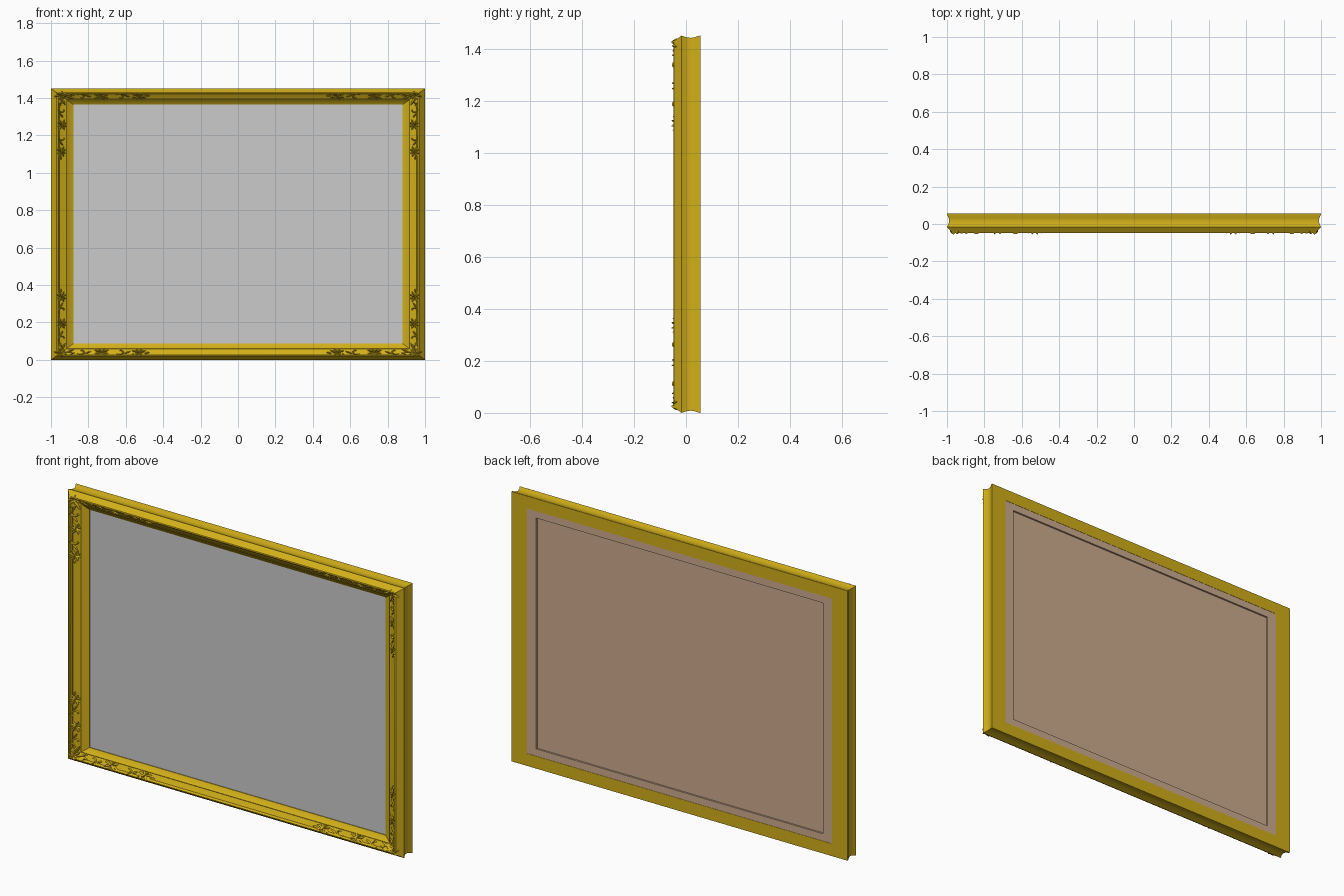
import bpy, bmesh, math

if "Cube" in bpy.data.objects:
    bpy.data.objects.remove(bpy.data.objects["Cube"])

H = 1.45            # frame height
WX, WZ = 0.12, 0.086  # moulding width on the sides / on top and bottom


def material(name, rgb):
    m = bpy.data.materials.new(name)
    m.diffuse_color = (*rgb, 1)
    m.use_nodes = True
    m.node_tree.nodes["Principled BSDF"].inputs["Base Color"].default_value = m.diffuse_color
    return m


gold = material("gilding", (0.64, 0.43, 0.01))
brown = material("backing_board", (0.62, 0.41, 0.27))


def finish(name, bm, mat=None, angle=None):
    me = bpy.data.meshes.new(name)
    bm.to_mesh(me)
    bm.free()
    ob = bpy.data.objects.new(name, me)
    bpy.context.collection.objects.link(ob)
    if mat:
        me.materials.append(mat)
    if angle:
        bpy.context.view_layer.objects.active = ob
        ob.select_set(True)
        bpy.ops.object.shade_smooth_by_angle(angle=math.radians(angle))
        ob.select_set(False)
    return ob


def mitred(name, profile, mat, angle=None):
    """Sweep a closed profile of (x inset, z inset, y) round the rectangle."""
    bm = bmesh.new()
    rings = []
    for sx, sz in ((-1, -1), (1, -1), (1, 1), (-1, 1)):
        rings.append([bm.verts.new((sx * (1 - ix), y, H / 2 + sz * (H / 2 - iz)))
                      for ix, iz, y in profile])
    n = len(profile)
    for k in range(4):
        a, b = rings[k], rings[(k + 1) % 4]
        for i in range(n):
            j = (i + 1) % n
            bm.faces.new((a[i], a[j], b[j], b[i]))
    bmesh.ops.recalc_face_normals(bm, faces=bm.faces)
    return finish(name, bm, mat, angle)


def box(name, x, z0, z1, y0, y1, mat=None):
    bm = bmesh.new()
    bmesh.ops.create_cube(bm, size=1)
    for v in bm.verts:
        v.co = (v.co.x * 2 * x, (y0 + y1) / 2 + v.co.y * (y1 - y0),
                (z0 + z1) / 2 + v.co.z * (z1 - z0))
    return finish(name, bm, mat)


# Moulding: (fraction of width, y), outer hollow then front ridge, bead and cove
outer = [(0, 0.055), (0.01, 0.048), (0.07, 0.034), (0.10, 0.018), (0.07, 0.0), (0, -0.017)]
front = [(0, -0.017), (0.10, -0.029), (0.24, -0.047), (0.31, -0.049), (0.36, -0.043),
         (0.37, -0.036), (0.50, -0.029), (0.66, -0.021), (0.69, -0.022), (0.74, -0.017),
         (1.0, -0.004)]
back = [(1.0, 0.03), (0.77, 0.03), (0.77, 0.055)]
mitred("gilded_frame", [(t * WX, t * WZ, y) for t, y in outer + front[1:] + back], gold, 30)

# Picture panel, stretcher border and recessed backing board
box("picture", 0.89, 0.08, H - 0.08, 0.0, 0.02)
mitred("stretcher_border", [(0.092, 0.065, 0.03), (0.147, 0.105, 0.03),
                            (0.147, 0.105, 0.0535), (0.092, 0.065, 0.0535)], brown)
box("backing_board", 0.87, 0.09, H - 0.09, 0.022, 0.044, brown)


def surface_y(t):
    """Height of the front moulding at a fraction of its width."""
    for (a, ya), (b, yb) in zip(front, front[1:]):
        if a <= t <= b:
            return ya + (yb - ya) * (t - a) / (b - a)
    return front[0][1] if t < 0 else front[-1][1]


def strip(bm, path, width, place, height=0.007):
    """Raised, ridged ribbon along a path, tapered to both tips."""
    rows = []
    n = len(path) - 1
    for i, (s, w) in enumerate(path):
        p, q = path[max(i - 1, 0)], path[min(i + 1, n)]
        ds, dw = q[0] - p[0], q[1] - p[1]
        d = math.hypot(ds, dw) or 1
        r = width * (0.12 + 0.88 * math.sin(math.pi * i / n) ** 0.8)
        rows.append([bm.verts.new(place(s - k * r * dw / d, w + k * r * ds / d, h))
                     for k, h in ((-1, -0.001), (0, height), (1, -0.001))])
    for a, b in zip(rows, rows[1:]):
        for k in (0, 1):
            bm.faces.new((a[k], a[k + 1], b[k + 1], b[k]))


def leaf(s, w, ang, length):
    c, d = math.cos(ang), math.sin(ang)
    return [(s + c * length * i / 4, w + d * length * i / 4) for i in range(5)]


def curl(s, w, r, start, turn, shrink=0.7):
    return [(s + r * (1 - shrink * i / 12) * math.cos(start + turn * i / 12),
             w + r * (1 - shrink * i / 12) * math.sin(start + turn * i / 12))
            for i in range(13)]


# One arm of a corner spray, in (distance along, distance across) coordinates
arm = []
for s, w in ((0.27, 0.058), (0.47, 0.055)):        # palmette clusters
    for a in (-160, -125, -55, -20, 20, 60, 120, 160):
        arm.append((leaf(s, w, math.radians(a), 0.040 if abs(a) in (20, 160) else 0.030), 0.007))
for s in (0.16, 0.37):                             # open scrolls
    arm.append((curl(s, 0.060, 0.025, -2.6, 4.6), 0.005))
    arm.append((leaf(s + 0.02, 0.045, 0.5, 0.04), 0.006))
arm.append((leaf(0.50, 0.05, 0.15, 0.03), 0.006))
for a in (5, 25):                                  # corner acanthus
    arm.append((leaf(0.055, 0.045, math.radians(a), 0.075), 0.009))
arm.append((curl(0.10, 0.045, 0.018, 3.0, -4.5), 0.005))

bm = bmesh.new()
for sx in (-1, 1):
    for sz in (-1, 1):
        def along_x(s, w, h):
            t = w / WX
            return (sx * (1 - s), surface_y(t) - h, H / 2 + sz * (H / 2 - t * WZ))

        def along_z(s, w, h):
            t = w / WX
            return (sx * (1 - w), surface_y(t) - h, H / 2 + sz * (H / 2 - s * WZ / WX))

        def corner(s, w, h):
            return (sx * (1 - s), surface_y(min(s, w) / WX) - h,
                    H / 2 + sz * (H / 2 - w * WZ / WX))

        for place in (along_x, along_z):
            for path, width in arm:
                strip(bm, path, width, place)
        for a in range(0, 360, 60):
            strip(bm, leaf(0.05, 0.05, math.radians(a + 45), 0.035), 0.009, corner)
for f in bm.faces:
    f.normal_update()
    if f.normal.y > 0:
        f.normal_flip()
finish("corner_ornaments", bm, gold, 40)
